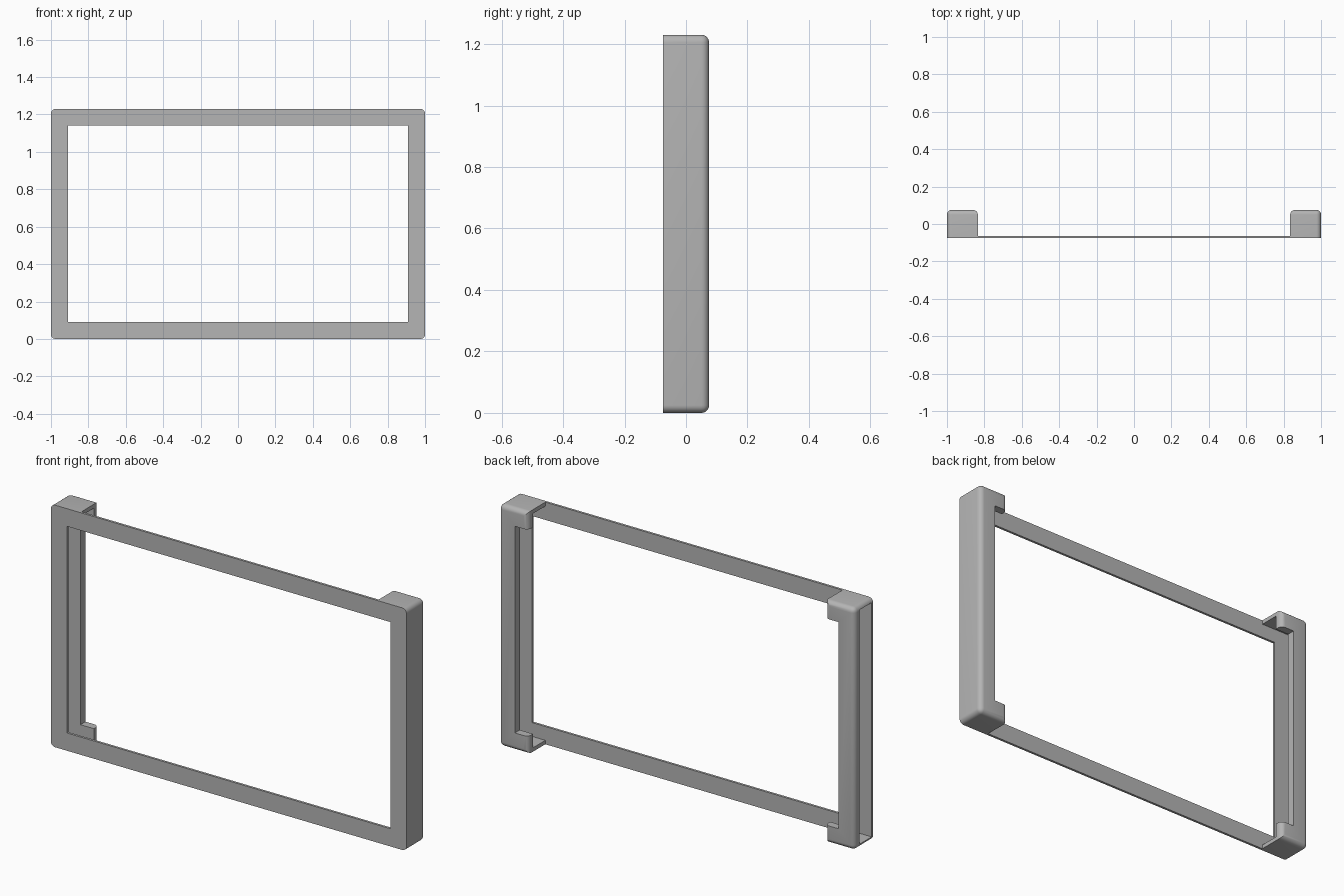
import bpy, bmesh, math
from mathutils import Vector

cube = bpy.data.objects.get("Cube")
if cube:
    bpy.data.objects.remove(cube, do_unlink=True)

H = 1.23                      # overall height
FRONT, BACK = -0.075, 0.075   # overall depth
PLATE = -0.063                # rear face of the thin front plate
BORDER = 0.09                 # width of the visible border
END = 0.835                   # where the deep end channels begin
WALL = 0.02

grey = bpy.data.materials.new("plain grey")
grey.use_nodes = True
colour = (0.46, 0.46, 0.46, 1)
grey.diffuse_color = colour
grey.node_tree.nodes["Principled BSDF"].inputs["Base Color"].default_value = colour


def make_object(name, bm):
    bmesh.ops.recalc_face_normals(bm, faces=bm.faces)
    mesh = bpy.data.meshes.new(name)
    bm.to_mesh(mesh)
    bm.free()
    mesh.materials.append(grey)
    ob = bpy.data.objects.new(name, mesh)
    bpy.context.collection.objects.link(ob)
    return ob


def box_mesh(lo, hi):
    bm = bmesh.new()
    bmesh.ops.create_cube(bm, size=1)
    lo, hi = Vector(lo), Vector(hi)
    for v in bm.verts:
        v.co = (lo + hi) / 2 + v.co * (hi - lo)
    return bm


def cut(ob, cutter):
    cutter.hide_render = True
    mod = ob.modifiers.new("cut", "BOOLEAN")
    mod.operation, mod.solver, mod.object = "DIFFERENCE", "EXACT", cutter
    bpy.context.view_layer.objects.active = ob
    bpy.ops.object.modifier_apply(modifier=mod.name)
    bpy.data.objects.remove(cutter, do_unlink=True)


def x_span(side, a, b):
    return sorted((side * a, side * b))


# Deep end channels with rounded rear edges and outer corners
for side, name in ((1, "left_end_channel"), (-1, "right_end_channel")):
    x0, x1 = x_span(side, END, 1)
    bm = box_mesh((x0, FRONT, 0), (x1, BACK, H))
    rounded = []
    for e in bm.edges:
        a, b = (v.co for v in e.verts)
        at_back = min(a.y, b.y) > 0
        outer_corner = abs(a.y - b.y) > 0.1 and abs(a.x) > 0.9
        if at_back or outer_corner:
            rounded.append(e)
    bmesh.ops.bevel(bm, geom=rounded, offset=0.025, segments=6, profile=0.5, affect="EDGES")
    channel = make_object(name, bm)

    # Hollow interior: closed on the left end, open on the right for sliding in
    x0, x1 = x_span(side, 0.7, 1 - WALL if side > 0 else 1.1)
    cut(channel, make_object("cavity_cutter", box_mesh((x0, PLATE, WALL), (x1, BACK - 0.04, H - WALL))))
    # Window opening through the plate and rear wall
    x0, x1 = x_span(side, 0.7, 1 - BORDER)
    cut(channel, make_object("window_cutter", box_mesh((x0, -0.2, BORDER), (x1, 0.2, H - BORDER))))

    bpy.ops.object.select_all(action="DESELECT")
    channel.select_set(True)
    bpy.context.view_layer.objects.active = channel
    bpy.ops.object.shade_smooth_by_angle(angle=math.radians(30))

# Thin top and bottom rails with screw holes
for name, z0, hole_z in (("bottom_rail", 0, 0.048), ("top_rail", H - BORDER, H - 0.048)):
    rail = make_object(name, box_mesh((-END, FRONT, z0), (END, PLATE, z0 + BORDER)))
    for x in (-0.685, 0.685):
        bm = bmesh.new()
        bmesh.ops.create_cone(bm, cap_ends=True, segments=24, radius1=0.011, radius2=0.011, depth=0.1)
        for v in bm.verts:
            v.co = Vector((x + v.co.x, PLATE + v.co.z, hole_z + v.co.y))
        cut(rail, make_object("hole_cutter", bm))
